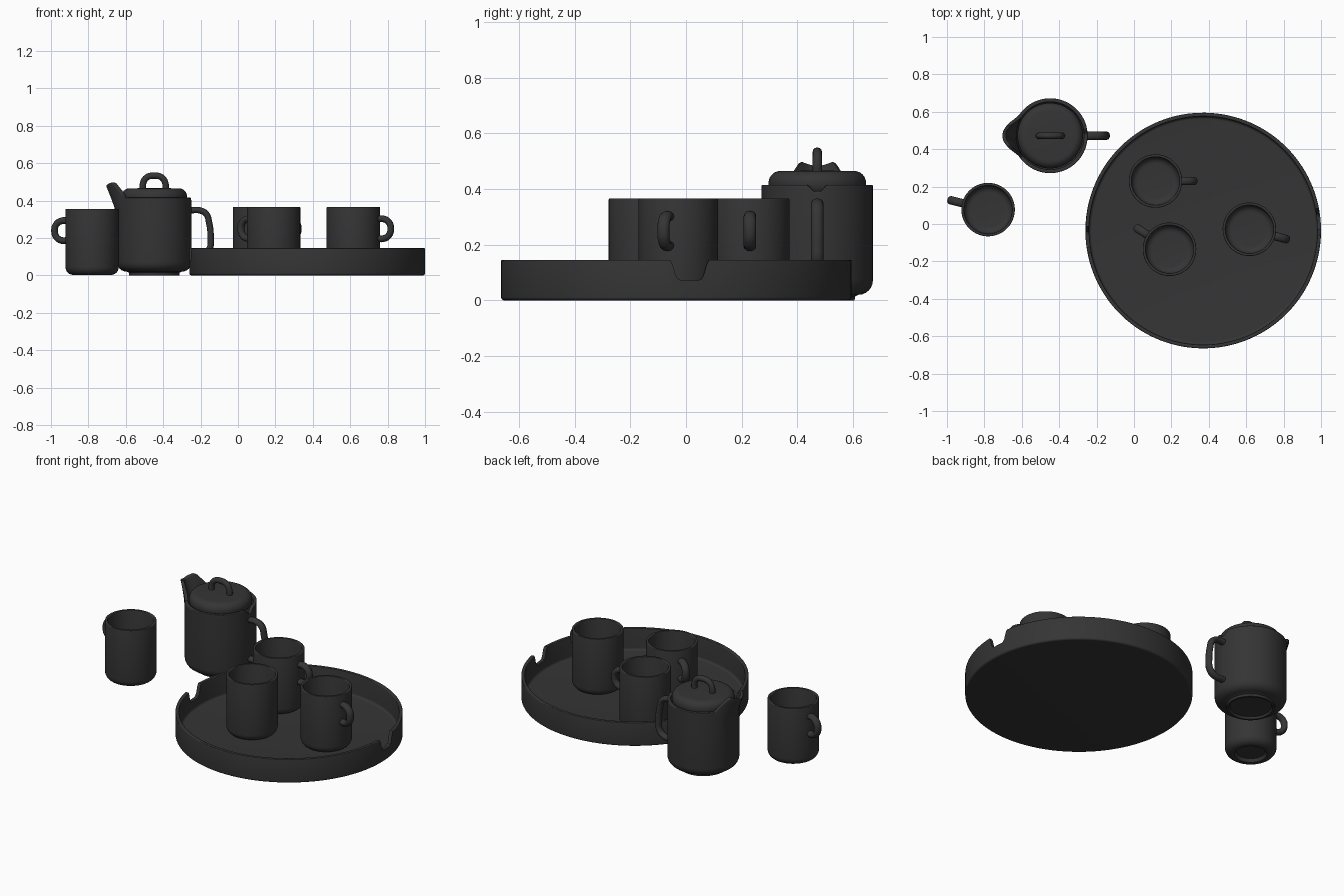
import bpy, bmesh, math

if "Cube" in bpy.data.objects:
    bpy.data.objects.remove(bpy.data.objects["Cube"])

mat = bpy.data.materials.new("dark_ceramic")
mat.diffuse_color = (0.035, 0.035, 0.035, 1)
mat.use_nodes = True
mat.node_tree.nodes["Principled BSDF"].inputs["Base Color"].default_value = mat.diffuse_color


def arc(cx, cz, r, a0, a1, n=6):
    """Points of a profile fillet, angles in degrees."""
    angs = [math.radians(a0 + (a1 - a0) * i / n) for i in range(n + 1)]
    return [(cx + r * math.cos(a), cz + r * math.sin(a)) for a in angs]


def smooth(obj, angle=35):
    bpy.ops.object.select_all(action='DESELECT')
    obj.select_set(True)
    bpy.context.view_layer.objects.active = obj
    bpy.ops.object.shade_smooth_by_angle(angle=math.radians(angle))


def lathe(name, profile, loc, rot=0, seg=96, shape=None):
    """Revolve an (r, z) profile that starts and ends on the axis."""
    bm = bmesh.new()
    rings = []
    for r, z in profile:
        if r == 0:
            rings.append([bm.verts.new((0, 0, z))] * seg)
        else:
            rings.append([bm.verts.new((r * math.cos(2 * math.pi * i / seg),
                                        r * math.sin(2 * math.pi * i / seg), z)) for i in range(seg)])
    for a, b in zip(rings, rings[1:]):
        for i in range(seg):
            j = (i + 1) % seg
            bm.faces.new(list(dict.fromkeys([a[i], a[j], b[j], b[i]])))
    if shape:
        for v in bm.verts:
            shape(v)
    bmesh.ops.recalc_face_normals(bm, faces=bm.faces)
    me = bpy.data.meshes.new(name)
    bm.to_mesh(me)
    bm.free()
    me.materials.append(mat)
    obj = bpy.data.objects.new(name, me)
    bpy.context.collection.objects.link(obj)
    obj.location, obj.rotation_euler.z = loc, math.radians(rot)
    smooth(obj)
    return obj


def tube(name, pts, loc, rot=0, depth=0.018, width=1.25):
    """Rounded handle along a smooth path in the local xz plane."""
    cu = bpy.data.curves.new(name, 'CURVE')
    cu.dimensions = '3D'
    cu.bevel_depth, cu.bevel_resolution, cu.resolution_u = depth, 4, 8
    cu.use_fill_caps = True
    sp = cu.splines.new('BEZIER')
    sp.bezier_points.add(len(pts) - 1)
    for p, (x, z) in zip(sp.bezier_points, pts):
        p.co = (x, 0, z)
        p.handle_left_type = p.handle_right_type = 'AUTO'
    cu.materials.append(mat)
    obj = bpy.data.objects.new(name, cu)
    bpy.context.collection.objects.link(obj)
    bpy.ops.object.select_all(action='DESELECT')
    obj.select_set(True)
    bpy.context.view_layer.objects.active = obj
    bpy.ops.object.convert(target='MESH')
    obj = bpy.context.object
    for v in obj.data.vertices:
        v.co.y *= width
    obj.location, obj.rotation_euler.z = loc, math.radians(rot)
    smooth(obj, 50)
    return obj


# Tray: shallow round pan, with two grip notches
TRAY = (0.37, -0.035, 0)
tray = lathe("tray", [(0, 0)] + arc(0.618, 0.012, 0.012, -90, 0) + arc(0.626, 0.141, 0.004, 0, 90, 3)
             + arc(0.614, 0.141, 0.004, 90, 180, 3) + arc(0.595, 0.027, 0.015, 0, -90) + [(0, 0.012)],
             TRAY, 4.4, seg=128)
half = [(0.078, 0.16), (0.07, 0.145), (0.061, 0.128), (0.05, 0.09), (0.042, 0.077), (0.028, 0.071)]
outline = half + [(-y, z) for y, z in reversed(half)]
bm = bmesh.new()
ends = [[bm.verts.new((x, y, z)) for y, z in outline] for x in (-0.8, 0.8)]
for e in ends:
    bm.faces.new(e)
for i in range(len(outline)):
    j = (i + 1) % len(outline)
    bm.faces.new((ends[0][i], ends[0][j], ends[1][j], ends[1][i]))
bmesh.ops.recalc_face_normals(bm, faces=bm.faces)
me = bpy.data.meshes.new("notch_cutter")
bm.to_mesh(me)
bm.free()
cutter = bpy.data.objects.new("notch_cutter", me)
bpy.context.collection.objects.link(cutter)
cutter.location, cutter.rotation_euler.z = TRAY, math.radians(4.4)
cutter.hide_render = True
mod = tray.modifiers.new("notches", 'BOOLEAN')
mod.operation, mod.solver, mod.object = 'DIFFERENCE', 'EXACT', cutter
bpy.context.view_layer.objects.active = tray
bpy.context.view_layer.update()
bpy.ops.object.modifier_apply(modifier="notches")
bpy.data.objects.remove(cutter)
smooth(tray)

# Mugs: one on the ground, three on the tray
mug_profile = ([(0, 0.02), (0.08, 0.02), (0.09, 0.001)] + arc(0.1, 0.043, 0.043, -90, 0)
               + arc(0.139, 0.350, 0.004, 0, 90, 3) + arc(0.132, 0.350, 0.004, 90, 180, 3)
               + arc(0.093, 0.06, 0.035, 0, -90) + [(0, 0.025)])
mug_handle = [(0.13, 0.288), (0.165, 0.290), (0.196, 0.272), (0.207, 0.238),
              (0.196, 0.202), (0.165, 0.184), (0.13, 0.186)]
for i, (x, y, z, rot) in enumerate([(-0.78, 0.077, 0.002, 166), (0.115, 0.23, 0.012, 0),
                                    (0.19, -0.135, 0.012, 147), (0.617, -0.028, 0.012, -15)], 1):
    lathe(f"mug_{i}_body", mug_profile, (x, y, z), rot, seg=64)
    tube(f"mug_{i}_handle", mug_handle, (x, y, z), rot)

# Teapot body: rim pulled out into a pouring spout on -x
POT = (-0.448, 0.472, 0)


def pour_lip(v):
    t = min(1, max(0, (v.co.z - 0.31) / 0.1))
    r = math.hypot(v.co.x, v.co.y)
    if t == 0 or r < 0.16:
        return
    front = abs(math.atan2(v.co.y, v.co.x))
    a = math.pi - front
    t = t ** 1.5
    out = max(0, 1 - a / 0.62)
    out = out * out * (3 - 2 * out)
    rise = 0.065 + 0.07 * a if a < 0.27 else max(0, 0.084 * (0.62 - a) / 0.35)
    k = (r + 0.056 * out * t) / r
    v.co.x *= k
    v.co.y *= k
    v.co.z += rise * t - 0.024 * min(1, max(0, 1.6 - front / 0.11)) * t


wall = [0.30, 0.33, 0.35, 0.37, 0.39, 0.405]
lathe("teapot_body", [(0, 0.012), (0.115, 0.012), (0.122, 0), (0.134, 0), (0.136, 0.014)]
      + arc(0.148, 0.072, 0.052, -90, 0) + [(0.2, z) for z in wall]
      + arc(0.196, 0.411, 0.004, 0, 90, 3) + arc(0.184, 0.411, 0.004, 90, 180, 3)
      + [(0.18, z) for z in reversed(wall)] + arc(0.14, 0.08, 0.04, 0, -90) + [(0, 0.04)],
      POT, shape=pour_lip, seg=128)

# Teapot lid, knob and handle
lathe("teapot_lid", [(0, 0.395), (0.168, 0.395), (0.175, 0.405)] + arc(0.133, 0.423, 0.042, 0, 90, 8)
      + [(0, 0.467)], POT)
tube("teapot_knob", [(-0.06, 0.455), (-0.06, 0.49), (-0.042, 0.522), (0, 0.533),
                     (0.042, 0.522), (0.06, 0.49), (0.06, 0.455)], POT, depth=0.017, width=1)
tube("teapot_handle", [(0.185, 0.347), (0.245, 0.347), (0.278, 0.328), (0.294, 0.28), (0.302, 0.2),
                       (0.297, 0.145), (0.27, 0.115), (0.19, 0.108)], POT, depth=0.017, width=1.3)
